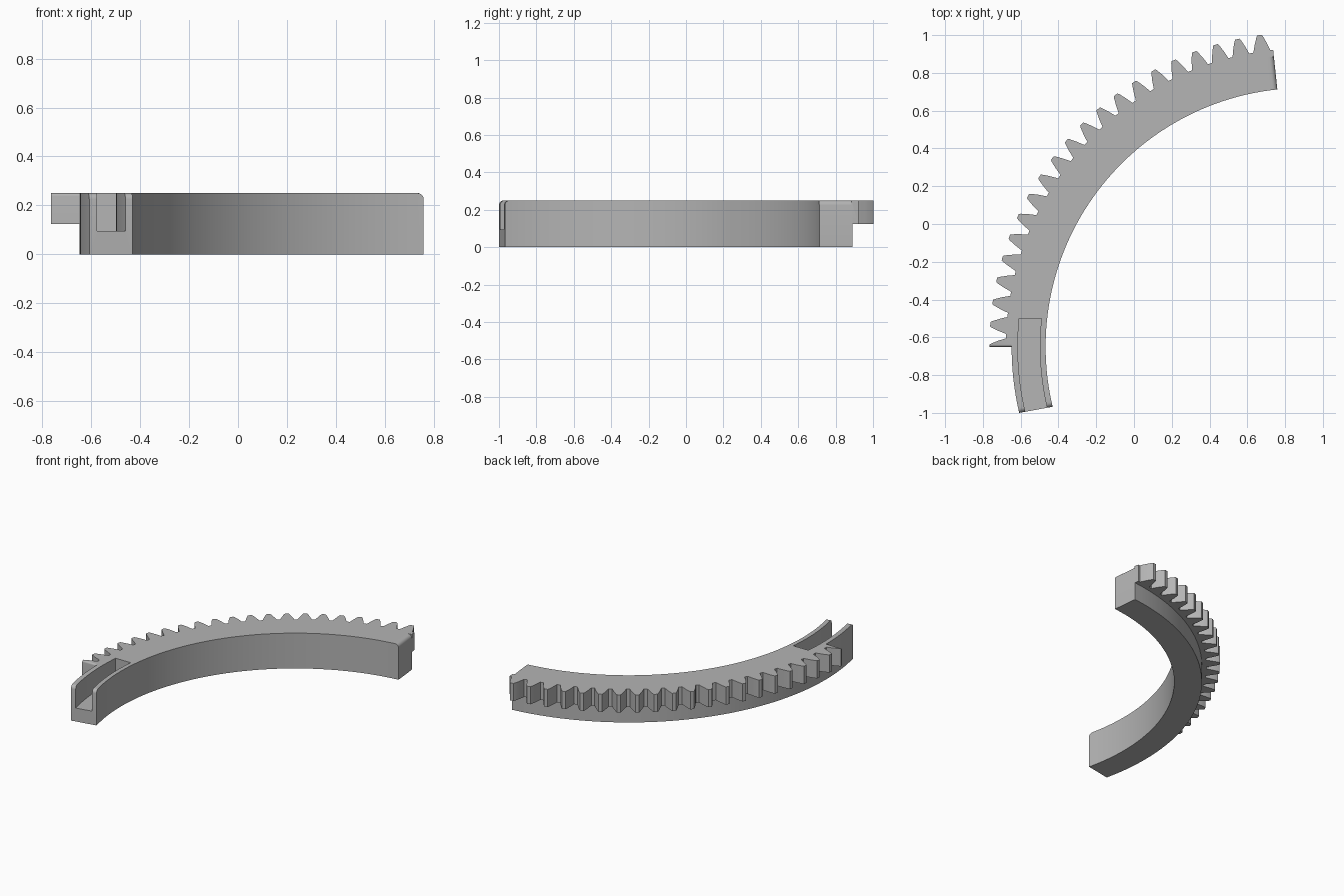
import bpy, bmesh, math

if "Cube" in bpy.data.objects:
    bpy.data.objects.remove(bpy.data.objects["Cube"])

CX, CY = 0.902, -0.65                      # centre of all arcs
R_IN, R_OUT, R_ROOT, R_TIP = 1.37, 1.55, 1.58, 1.667
A_START, PITCH, TEETH = 96.0, 4.09, 21

grey = bpy.data.materials.new("plain_grey")
grey.diffuse_color = (0.46, 0.46, 0.46, 1)
grey.use_nodes = True
grey.node_tree.nodes["Principled BSDF"].inputs["Base Color"].default_value = grey.diffuse_color


def polar(r, deg):
    a = math.radians(deg)
    return (CX + r * math.cos(a), CY + r * math.sin(a))


def arc(r, a0, a1, n):
    return [polar(r, a0 + (a1 - a0) * i / n) for i in range(n + 1)]


def prism(name, outline, z0, z1, round_edges=(), radius=0.0):
    """Extrude an outline; round_edges lists outline edges whose top is filleted."""
    bm = bmesh.new()
    low = [bm.verts.new((x, y, z0)) for x, y in outline]
    top = [bm.verts.new((x, y, z1)) for x, y in outline]
    n = len(outline)
    bm.faces.new(low)
    bm.faces.new(top)
    for i in range(n):
        j = (i + 1) % n
        bm.faces.new((low[i], low[j], top[j], top[i]))
    bmesh.ops.recalc_face_normals(bm, faces=bm.faces)
    edges = [bm.edges.get((top[i % n], top[(i + 1) % n])) for i in round_edges]
    if edges:
        bmesh.ops.bevel(bm, geom=edges, offset=radius, segments=5,
                        profile=0.5, affect='EDGES')
    me = bpy.data.meshes.new(name)
    bm.to_mesh(me)
    bm.free()
    me.materials.append(grey)
    ob = bpy.data.objects.new(name, me)
    bpy.context.collection.objects.link(ob)
    return ob


def boolean(target, other, op):
    bpy.context.view_layer.objects.active = target
    mod = target.modifiers.new(op, 'BOOLEAN')
    mod.operation, mod.object, mod.solver = op, other, 'EXACT'
    bpy.ops.object.modifier_apply(modifier=mod.name)
    bpy.data.objects.remove(other)


# curved body with filleted top edges at both ends
N = 56
body = prism("curved_rack",
             arc(R_IN, A_START, 193.4, N) + arc(R_OUT, 193.05, A_START, N),
             0, 0.25, round_edges=(N, 2 * N + 1), radius=0.025)

# tooth band on the upper half; the last tooth is cut in half at 180 degrees
shape = [(-1.64, R_ROOT), (-1.12, 1.622), (-0.6, 1.658), (-0.4, R_TIP),
         (0.4, R_TIP), (0.6, 1.658), (1.12, 1.622), (1.64, R_ROOT)]
outer = [polar(R_ROOT, A_START)]
for k in range(TEETH - 1, -1, -1):
    mid = 180 - PITCH * k
    outer += [polar(r, mid + d) for d, r in shape if k or d < 0]
outer.append(polar(R_TIP, 180))
band = outer + arc(R_OUT - 0.006, 180, A_START, N)
teeth = prism("teeth", band, 0.125, 0.25,
              round_edges=(len(outer) - 1,), radius=0.012)
boolean(body, teeth, 'UNION')

# open channel at the lower end, with a straight end wall at y = -0.5
a_out = 180 - math.degrees(math.asin(0.15 / 1.517))
a_in = 180 - math.degrees(math.asin(0.15 / 1.40))
slot = prism("slot_cutter",
             arc(1.40, a_in, 197, 20) + arc(1.517, 197, a_out, 20), 0.095, 0.4)
boolean(body, slot, 'DIFFERENCE')

bpy.ops.object.select_all(action='DESELECT')
body.select_set(True)
bpy.context.view_layer.objects.active = body
bpy.ops.object.shade_smooth_by_angle(angle=math.radians(25))
